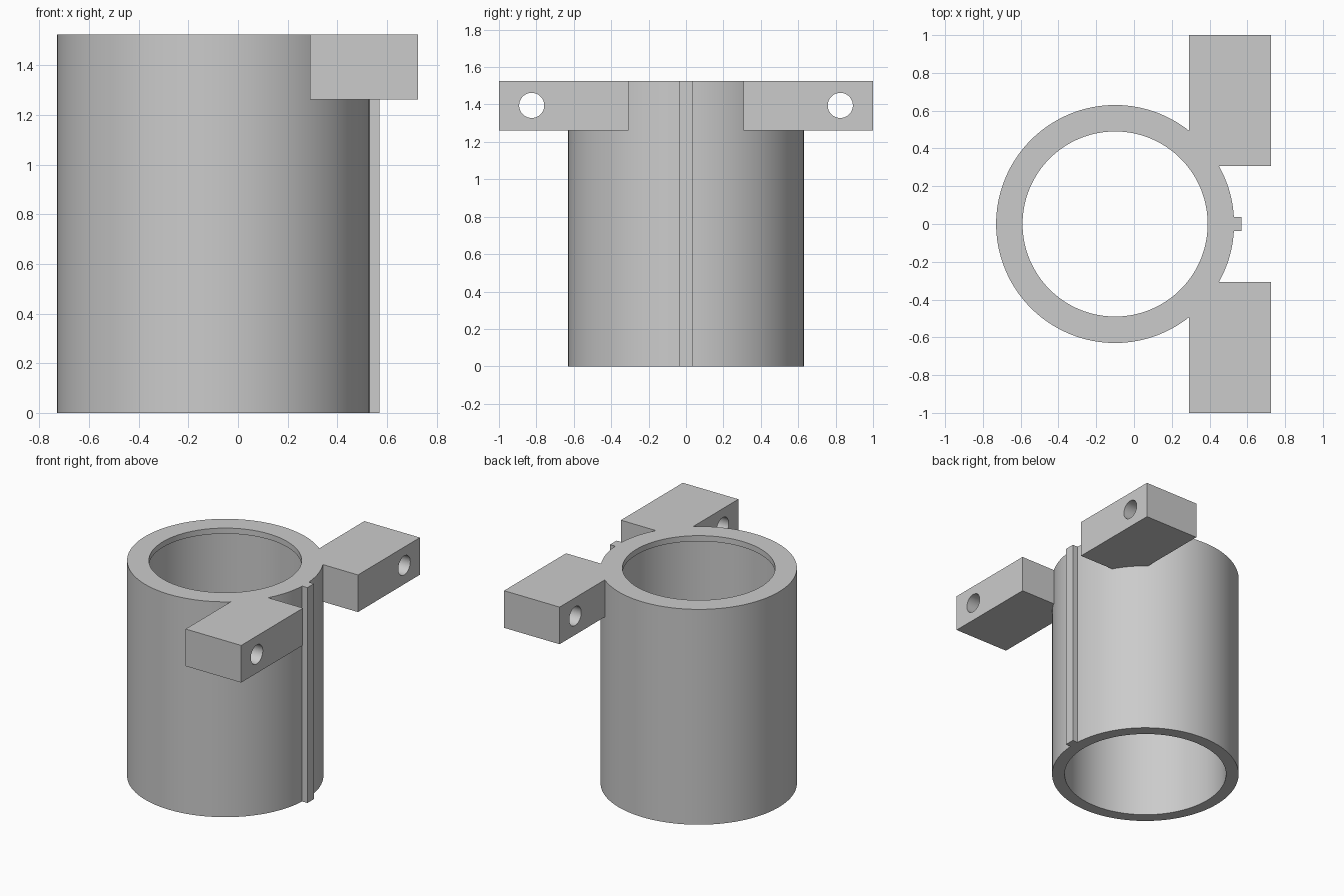
import bpy, bmesh, math

if "Cube" in bpy.data.objects:
    bpy.data.objects.remove(bpy.data.objects["Cube"])

HEIGHT = 1.525
AXIS_X = -0.10
OUTER, BORE, LIP = 0.63, 0.545, 0.49
LIP_DEPTH = 0.04
SEGMENTS = 128

grey = bpy.data.materials.new("plain grey")
grey.use_nodes = True
colour = (0.6, 0.6, 0.6, 1)
grey.diffuse_color = colour
grey.node_tree.nodes["Principled BSDF"].inputs["Base Color"].default_value = colour


def finish(bm, name):
    bmesh.ops.recalc_face_normals(bm, faces=bm.faces)
    mesh = bpy.data.meshes.new(name)
    bm.to_mesh(mesh)
    bm.free()
    mesh.materials.append(grey)
    obj = bpy.data.objects.new(name, mesh)
    bpy.context.collection.objects.link(obj)
    return obj


def box(name, low, high):
    bm = bmesh.new()
    bmesh.ops.create_cube(bm, size=1)
    for v in bm.verts:
        v.co = [(a + b) / 2 + c * (b - a) for a, b, c in zip(low, high, v.co)]
    return finish(bm, name)


def cylinder(name, radius, length, location, turn=0):
    bm = bmesh.new()
    bmesh.ops.create_cone(bm, cap_ends=True, segments=SEGMENTS,
                          radius1=radius, radius2=radius, depth=length)
    obj = finish(bm, name)
    obj.location = location
    obj.rotation_euler.y = turn
    return obj


def cut(obj, cutter):
    mod = obj.modifiers.new("cut", 'BOOLEAN')
    mod.operation = 'DIFFERENCE'
    mod.solver = 'EXACT'
    mod.object = cutter
    cutter.hide_render = True
    cutter.hide_set(True)


def smooth(obj):
    bpy.ops.object.select_all(action='DESELECT')
    obj.select_set(True)
    bpy.context.view_layer.objects.active = obj
    bpy.ops.object.shade_smooth_by_angle(angle=math.radians(30))


# Hollow sleeve with a narrow inner lip at the top
ledge = HEIGHT - LIP_DEPTH
profile = [(BORE, 0), (OUTER, 0), (OUTER, HEIGHT), (LIP, HEIGHT), (LIP, ledge), (BORE, ledge)]
bm = bmesh.new()
verts = [bm.verts.new((r, 0, z)) for r, z in profile]
edges = [bm.edges.new((verts[i - 1], verts[i])) for i in range(len(verts))]
bmesh.ops.spin(bm, geom=verts + edges, cent=(0, 0, 0), axis=(0, 0, 1),
               angle=math.tau, steps=SEGMENTS)
bmesh.ops.remove_doubles(bm, verts=bm.verts, dist=0.0001)
sleeve = finish(bm, "sleeve")
sleeve.location.x = AXIS_X
smooth(sleeve)

# Narrow locating rib down the side
box("rib", (0.5, -0.037, 0), (0.57, 0.037, HEIGHT))

# Two mounting lugs with bolt holes, kept clear of the bore
bore_cutter = cylinder("bore_cutter", (OUTER + BORE) / 2, 4, (AXIS_X, 0, 0))
for side, name in ((-1, "front_lug"), (1, "back_lug")):
    y_low, y_high = sorted((side * 0.307, side * 1.0))
    lug = box(name, (0.29, y_low, 1.262), (0.725, y_high, HEIGHT))
    hole = cylinder(name + "_hole_cutter", 0.067, 2,
                    (0.5, side * 0.825, 1.395), math.pi / 2)
    cut(lug, bore_cutter)
    cut(lug, hole)
    smooth(lug)
